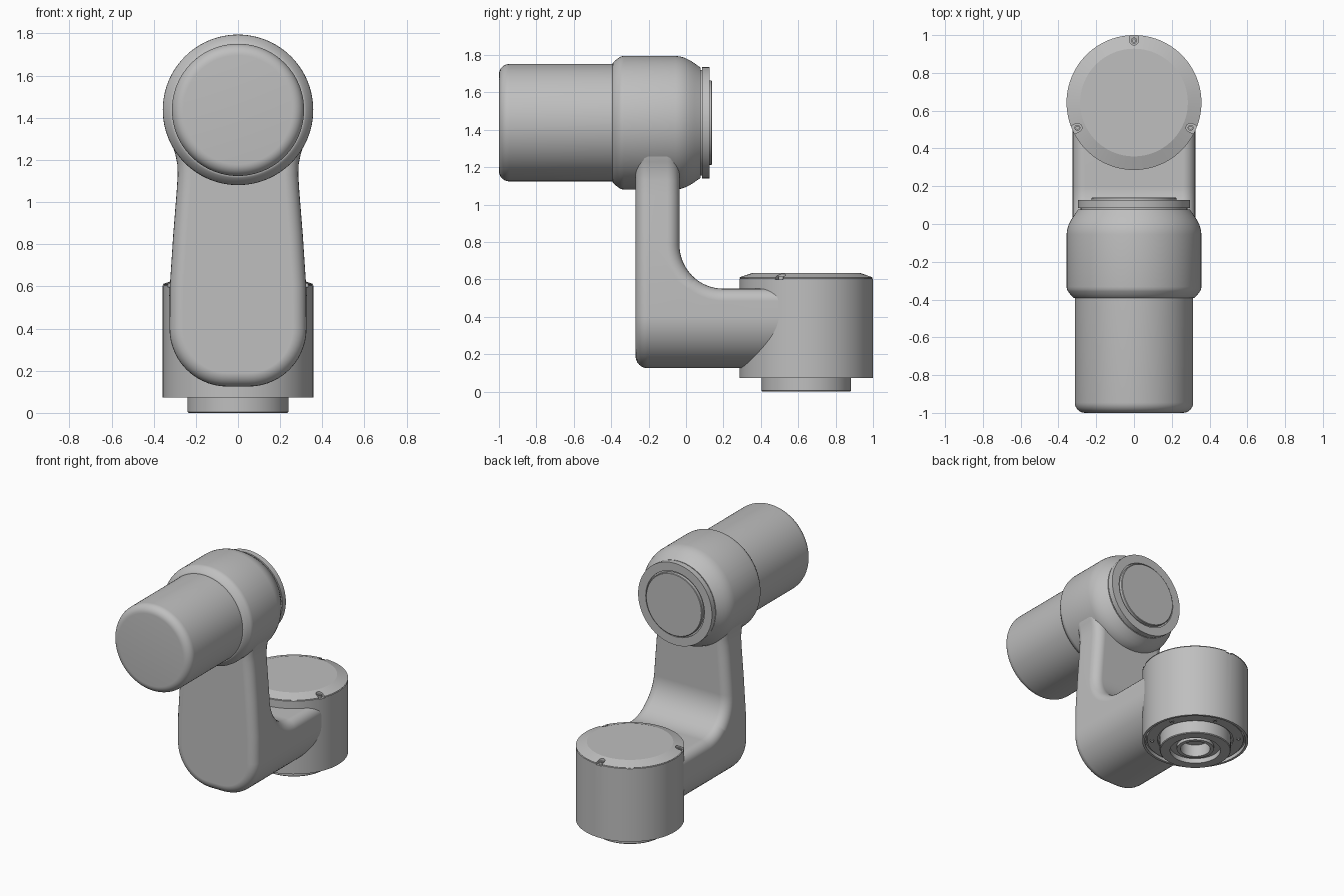
import bpy, bmesh
from math import sin, cos, pi, radians

if "Cube" in bpy.data.objects:
    bpy.data.objects.remove(bpy.data.objects["Cube"], do_unlink=True)

# One plain grey for the whole model
GREY = (0.52, 0.52, 0.52, 1.0)
grey = bpy.data.materials.new("plain grey")
grey.use_nodes = True
grey.diffuse_color = GREY
grey.node_tree.nodes["Principled BSDF"].inputs["Base Color"].default_value = GREY

BASE_Y = 0.643      # axis of the upright base joint
HEAD_Z = 1.4375     # axis of the horizontal joint


def finish(name, bm):
    bmesh.ops.recalc_face_normals(bm, faces=bm.faces[:])
    mesh = bpy.data.meshes.new(name)
    bm.to_mesh(mesh)
    bm.free()
    mesh.materials.append(grey)
    ob = bpy.data.objects.new(name, mesh)
    bpy.context.scene.collection.objects.link(ob)
    return ob


def lathe(name, profile, place, segs=96):
    """Turn (radius, height) points about an axis; both ends lie on the axis."""
    bm = bmesh.new()
    rings = []
    for r, h in profile:
        if r == 0:
            rings.append([bm.verts.new(place(0, 0, h))])
        else:
            rings.append([bm.verts.new(place(r * cos(2 * pi * i / segs),
                                             r * sin(2 * pi * i / segs), h))
                          for i in range(segs)])
    for a, b in zip(rings, rings[1:]):
        for i in range(segs):
            j = (i + 1) % segs
            quad = [a[i % len(a)], a[j % len(a)], b[j % len(b)], b[i % len(b)]]
            bm.faces.new(list(dict.fromkeys(quad)))
    return finish(name, bm)


def prism(name, outline, place, low, high):
    """Extrude a flat outline between two depths."""
    bm = bmesh.new()
    ends = [[bm.verts.new(place(u, v, d)) for u, v in outline] for d in (low, high)]
    for end in ends:
        bm.faces.new(end)
    n = len(outline)
    for i in range(n):
        j = (i + 1) % n
        bm.faces.new([ends[0][i], ends[0][j], ends[1][j], ends[1][i]])
    return finish(name, bm)


def arc(cu, cv, radius, start, end, steps):
    angles = [radians(start + (end - start) * i / steps) for i in range(steps + 1)]
    return [(cu + radius * cos(a), cv + radius * sin(a)) for a in angles]


def boolean(ob, cutter, operation):
    cutter.hide_render = True
    mod = ob.modifiers.new("cut", 'BOOLEAN')
    mod.object, mod.operation, mod.solver = cutter, operation, 'EXACT'


def bake(ob, cutters):
    """Apply the modifiers and drop the cutters."""
    graph = bpy.context.evaluated_depsgraph_get()
    graph.update()
    mesh = bpy.data.meshes.new_from_object(ob.evaluated_get(graph))
    ob.modifiers.clear()
    ob.data = mesh
    for c in cutters:
        bpy.data.objects.remove(c, do_unlink=True)


def smooth(ob, angle=32):
    bpy.ops.object.select_all(action='DESELECT')
    ob.select_set(True)
    bpy.context.view_layer.objects.active = ob
    bpy.ops.object.shade_smooth_by_angle(angle=radians(angle))


def upright(x, y, h):
    return (x, y + BASE_Y, h)


def level(x, z, h):
    return (x, h, z + HEAD_Z)


# Base joint: upright drum with a chamfered lid and a stepped underside
base = lathe("base_joint", [
    (0, 0.10), (0.10, 0.10), (0.10, 0.012), (0.125, 0.012), (0.125, 0.035),
    (0.17, 0.035), (0.17, 0.0), (0.235, 0.0), (0.24, 0.005), (0.24, 0.10),
    (0.255, 0.10), (0.255, 0.085), (0.325, 0.085), (0.33, 0.10), (0.34, 0.10),
    (0.34, 0.073), (0.357, 0.073), (0.357, 0.604), (0.353, 0.606),
    (0.353, 0.609), (0.357, 0.611), (0.285, 0.635), (0, 0.635),
], upright)

# Three open pockets in the lid rim, each with a screw
pockets = []
SCREW_ANGLES = [radians(a) for a in (90, 204, 336)]
for a in SCREW_ANGLES:
    slot = arc(0.327, 0, 0.023, 90, 270, 10) + [(0.38, -0.023), (0.38, 0.023)]

    def turned(u, v, d, a=a):
        return upright(u * cos(a) - v * sin(a), u * sin(a) + v * cos(a), d)

    cutter = prism("pocket_cutter", slot, turned, 0.598, 0.70)
    boolean(base, cutter, 'DIFFERENCE')
    pockets.append(cutter)
bake(base, pockets)
smooth(base, 12)


def screw(name, radius, angle, low, high, size, socket):
    """Round screw head with a recessed socket on its 'high' end."""
    cx, cy = radius * cos(angle), radius * sin(angle)
    floor = high + (low - high) * 0.6
    ob = lathe(name, [(0, low), (size, low), (size, high), (socket, high),
                      (socket, floor), (0, floor)],
               lambda x, y, h: upright(x + cx, y + cy, h), 18)
    smooth(ob)


for i, a in enumerate(SCREW_ANGLES):
    screw(f"lid_screw_{i + 1}", 0.328, a, 0.594, 0.614, 0.016, 0.008)
for i in range(6):
    screw(f"underside_screw_{i + 1}", 0.292, i * pi / 3 + 0.3, 0.09, 0.079, 0.014, 0.007)

# Horizontal joint: motor drum, wider housing and back cap
drum = lathe("motor_drum", [(0, -1.0)] + arc(0.2585, -0.945, 0.055, -90, 0, 8)
             + [(0.3135, -0.30), (0, -0.30)], level)
housing = lathe("joint_housing", [
    (0, -0.393), (0.316, -0.393), (0.323, -0.389), (0.338, -0.372), (0.350, -0.356),
    (0.355, -0.346), (0.357, -0.332), (0.357, -0.055), (0.354, -0.030),
    (0.346, -0.004), (0.334, 0.020), (0.318, 0.045), (0.303, 0.066),
    (0.295, 0.078), (0, 0.078),
], level)
cap = lathe("back_cap", [
    (0, 0.05), (0.282, 0.05), (0.282, 0.086), (0.297, 0.086), (0.297, 0.126),
    (0.236, 0.126), (0.236, 0.116), (0.225, 0.116), (0.225, 0.137),
    (0.221, 0.14), (0, 0.14),
], level)
for ob in (drum, housing, cap):
    smooth(ob)

# Elbow arm: front outline crossed with an L-shaped side outline, edges rounded
half = arc(0.05, 0.40, 0.275, -90, 0, 14) + [
    (0.3235, 0.60), (0.307, 0.85), (0.291, 1.05), (0.286, 1.13),
    (0.288, 1.18), (0.298, 1.23), (0.316, 1.28), (0.325, 1.42)]
front = half + [(-x, z) for x, z in reversed(half)]
side = [(-0.27, 0.0), (0.60, 0.0), (0.60, 0.55)] \
    + arc(0.20, 0.785, 0.235, 270, 180, 16) + [(-0.035, 1.6), (-0.27, 1.6)]
arm = prism("elbow_arm", front, lambda u, v, d: (u, d, v), -0.5, 0.8)
cutter = prism("side_cutter", side, lambda u, v, d: (d, u, v), -0.6, 0.6)
boolean(arm, cutter, 'INTERSECT')
bevel = arm.modifiers.new("round", 'BEVEL')
bevel.width, bevel.segments = 0.065, 6
bevel.limit_method, bevel.angle_limit = 'ANGLE', radians(40)
bevel.use_clamp_overlap = False
bake(arm, [cutter])
smooth(arm, 40)
arm.modifiers.new("even_shading", 'WEIGHTED_NORMAL').keep_sharp = True
